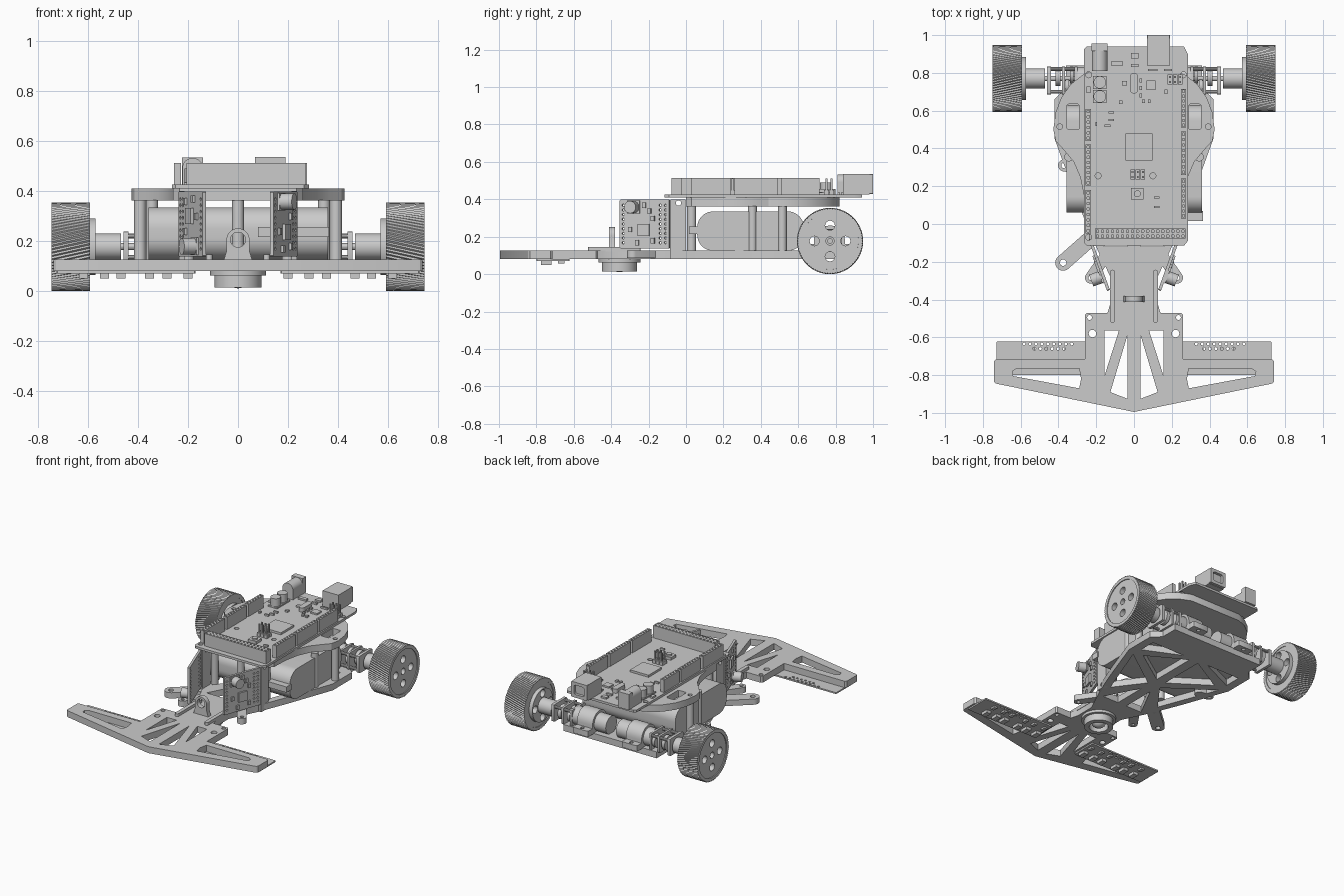
import bpy, bmesh
from math import sin, cos, pi, radians, atan2
from mathutils import Matrix

if "Cube" in bpy.data.objects:
    bpy.data.objects.remove(bpy.data.objects["Cube"])

I = Matrix.Identity(4)
# local z runs along world x / world y
AX = Matrix(((0, 0, 1, 0), (1, 0, 0, 0), (0, 1, 0, 0), (0, 0, 0, 1)))
AY = Matrix(((0, 1, 0, 0), (0, 0, 1, 0), (1, 0, 0, 0), (0, 0, 0, 1)))

def add(name, bm, m=I):
    bmesh.ops.remove_doubles(bm, verts=bm.verts, dist=1e-5)
    bmesh.ops.recalc_face_normals(bm, faces=bm.faces)
    me = bpy.data.meshes.new(name)
    bm.to_mesh(me)
    bm.free()
    ob = bpy.data.objects.new(name, me)
    ob.matrix_world = m
    bpy.context.collection.objects.link(ob)
    return ob

def plate(name, outline, z0, z1, holes=(), m=I):
    """Flat outline with holes, extruded along local z."""
    cu = bpy.data.curves.new(name, 'CURVE')
    cu.dimensions, cu.fill_mode, cu.extrude = '2D', 'BOTH', (z1 - z0) / 2
    for pts in [outline, *holes]:
        sp = cu.splines.new('POLY')
        sp.points.add(len(pts) - 1)
        for p, (x, y) in zip(sp.points, pts):
            p.co = (x, y, 0, 1)
        sp.use_cyclic_u = True
    tmp = bpy.data.objects.new("tmp", cu)
    bpy.context.collection.objects.link(tmp)
    me = bpy.data.meshes.new_from_object(tmp.evaluated_get(bpy.context.evaluated_depsgraph_get()))
    bpy.data.objects.remove(tmp)
    bm = bmesh.new()
    bm.from_mesh(me)
    bmesh.ops.translate(bm, verts=bm.verts, vec=(0, 0, (z0 + z1) / 2))
    return add(name, bm, m)

def circ(x, y, r, n=24):
    return [(x + r * cos(2 * pi * i / n), y + r * sin(2 * pi * i / n)) for i in range(n)]

def rrect(x0, x1, y0, y1, r, n=8):
    out = []
    for k, (cx, cy) in enumerate([(x1 - r, y1 - r), (x0 + r, y1 - r), (x0 + r, y0 + r), (x1 - r, y0 + r)]):
        out += [(cx + r * cos(pi / 2 * (k + i / n)), cy + r * sin(pi / 2 * (k + i / n))) for i in range(n + 1)]
    return out

def capsule(a, b, r, n=12):
    t = atan2(b[1] - a[1], b[0] - a[0])
    arc = lambda c, t0: [(c[0] + r * cos(t0 + pi * i / n), c[1] + r * sin(t0 + pi * i / n)) for i in range(n + 1)]
    return arc(b, t - pi / 2) + arc(a, t + pi / 2)

def both(pts):
    return [pts, [(-x, y) for x, y in pts]]

def sym(half):
    return half + [(-x, y) for x, y in reversed(half) if x]

def box(name, x0, x1, y0, y1, z0, z1, m=I):
    bm = bmesh.new()
    bmesh.ops.create_cube(bm, size=1)
    for v in bm.verts:
        v.co = ((x0, x1)[v.co.x > 0], (y0, y1)[v.co.y > 0], (z0, z1)[v.co.z > 0])
    return add(name, bm, m)

def cyl(name, x, y, r, z0, z1, m=I, n=24):
    return plate(name, circ(x, y, r, n), z0, z1, m=m)

# base plate with front wing and truss openings
base = sym([(0, -.995), (.73, -.845), (.74, -.835), (.74, -.725), (.73, -.715), (.26, -.715), (.26, -.48),
            (.25, -.47), (.14, -.47), (.125, -.42), (.125, -.28), (.22, -.08), (.3, .12), (.42, .45),
            (.42, .66), (.36, .72), (.36, .84), (0, .84)])
holes = []
for h in ([(.29, -.765), (.62, -.765), (.645, -.78), (.64, -.805), (.29, -.87), (.28, -.82)],
          [(.08, -.565), (.155, -.565), (.155, -.80)], [(.035, -.59), (.125, -.89), (.035, -.925)],
          [(.035, -.12), (.16, -.12), (.035, .12)], [(.2, 0), (.36, .42), (.05, .2)],
          [(.035, .27), (.3, .45), (.035, .6)], [(.36, .5), (.36, .62), (.1, .62)],
          circ(.22, -.58, .02, 16), circ(.235, -.495, .013, 16)):
    holes += both(h)
plate("base_plate", base, .08, .125, holes)

# side hooks and tabs on the base
plate("left_hook", capsule((-.2, -.05), (-.375, -.205), .042), .08, .12, [circ(-.375, -.205, .017, 16)])
plate("left_rear_tab", capsule((-.3, .3), (-.37, .31), .032), .08, .125, [circ(-.37, .31, .015, 16)])
for s in (-1, 1):
    plate("front_tab", capsule((s * .15, -.17), (s * .23, -.285), .03), .085, .125, [circ(s * .23, -.285, .012, 12)])
    plate("neck_rib", capsule((s * .115, -.255), (s * .115, -.51), .013), .12, .145)

# line sensor boards under the wing
for s in (-1, 1):
    pins = [circ(s * (.33 + .0315 * i), -.635, .008, 8) for i in range(9)]
    pins += [circ(s * (.37 + .0315 * i), -.66, .008, 8) for i in range(6)]
    x = sorted((s * .17, s * .728))
    plate("sensor_board", rrect(*x, -.80, -.622, .004, 1), .07, .08, pins)
    for px in (.2, .284, .355, .47, .536, .62):
        box("line_sensor", s * px - .018, s * px + .018, -.775, -.72, .05, .071)
        box("sensor_part", s * px - .012, s * px + .012, -.685, -.65, .058, .071)

# ball caster
plate("caster_flange", circ(0, -.355, .112, 40), .062, .082, [circ(0, -.355, .06, 32)])
plate("caster_cup", circ(0, -.355, .094, 40), .014, .064, [circ(0, -.355, .062, 32)])
bm = bmesh.new()
bmesh.ops.create_uvsphere(bm, u_segments=24, v_segments=14, radius=.05)
add("caster_ball", bm, Matrix.Translation((0, -.355, .06)))

# front upright tab with hole
tab = [(-.058, .12), (.058, .12), (.046, .16)] + [(.046 * cos(pi * i / 14), .205 + .046 * sin(pi * i / 14))
                                                  for i in range(15)] + [(-.046, .16)]
AYZ = Matrix(((1, 0, 0, 0), (0, 0, -1, 0), (0, 1, 0, 0), (0, 0, 0, 1)))
plate("front_upright", tab, .38, .412, [circ(0, .205, .03)], AYZ)

# upper plate on posts
up = sym([(0, .82), (.2, .82), (.27, .79), (.335, .74), (.385, .67), (.415, .59), (.427, .5), (.415, .44), (.37, .39),
          (.32, .33), (.285, .25), (.265, .15), (.26, .03), (.235, 0), (0, 0)])
holes = both(rrect(.29, .355, .5, .635, .01, 2)) + both(circ(.393, .515, .015, 16))
holes += both([(.05, .1), (.2, .1), (.22, .3), (.05, .3)])
plate("upper_plate", up, .362, .41, holes)
for x, y in ((-.393, .515), (.393, .515), (-.345, .355), (.345, .355), (-.2, .03), (.2, .03), (0, .03)):
    cyl("post", x, y, .024, .12, .365)

# battery pack
plate("battery", rrect(.06, .63, .125, .335, .085, 10), -.358, .36, m=AX)
box("battery_plug", .08, .365, .015, .07, .215, .255)

# wheels, hubs, motors
def tyre(name, x0, x1, s):
    bm = bmesh.new()
    N, rings = 160, []
    for r, x, tw in ((.152, x0, 0), (1, x0, 0), (1, (x0 + x1) / 2, .10), (1, x1, .2), (.152, x1, .2)):
        ring = []
        for i in range(N):
            a = 2 * pi * i / N + tw
            q = r if r < 1 else (.177, .171)[i % 2]
            ring.append(bm.verts.new((s * x, q * cos(a), q * sin(a))))
        rings.append(ring)
    for a, b in zip(rings, rings[1:] + rings[:1]):
        for i in range(N):
            bm.faces.new((a[i], a[(i + 1) % N], b[(i + 1) % N], b[i]))
    return add(name, bm, Matrix.Translation((0, .77, .177)))

bolt = [circ(.77 + dx, .177 + dy, .026, 16) for dx, dy in ((.083, 0), (-.083, 0), (0, .083), (0, -.083))]
for s in (-1, 1):
    span = lambda a, b: sorted((s * a, s * b))
    tyre("wheel_tyre", .594, .748, s)
    plate("wheel_disc", circ(.77, .177, .153, 48), *span(.598, .742), bolt + [circ(.77, .177, .022, 16)], AX)
    plate("wheel_flange", circ(.77, .177, .114, 40), *span(.572, .6), bolt, AX)
    cyl("wheel_hub", .77, .177, .053, *span(.47, .573), m=AX, n=32)
    cyl("motor_shaft", .77, .177, .014, *span(.3, .7), m=AX, n=12)
    for a, b in ((.3, .315), (.365, .38), (.44, .46)):
        plate("gearbox_plate", rrect(.685, .835, .118, .238, .01, 2), *span(a, b), m=AX)
    for y, z, r, a, b in ((.79, .18, .045, .32, .34), (.73, .18, .035, .345, .362), (.78, .18, .05, .39, .415)):
        cyl("gear", y, z, r, *span(a, b), m=AX)
    for y, z in ((.7, .135), (.82, .22), (.7, .22)):
        cyl("gearbox_pillar", y, z, .01, *span(.3, .45), m=AX, n=10)
    cyl("motor", .77, .18, .062, *span(.04, .3), m=AX, n=32)
    arch = [(.69, .12), (.85, .12)] + [(.77 + .08 * cos(pi * i / 14), .18 + .08 * sin(pi * i / 14)) for i in range(15)]
    plate("motor_bracket", arch, *span(.13, .25), m=AX)
    for yy in (.665, .875):
        x = span(.13, .25)
        plate("bracket_foot", rrect(*x, yy - .035, yy + .025, .01, 2), .12, .16, [circ(s * .19, yy, .013, 12)])

# tilted driver boards with parts on the outer face
for s, rot in ((1, Matrix.Rotation(radians(-20), 4, 'Z')),
               (-1, Matrix.Rotation(radians(200), 4, 'Z') @ Matrix.Rotation(pi, 4, 'X'))):
    m = Matrix.Translation((s * .183, -.22, .268)) @ rot
    pads = [circ(y, z, .007, 8) for y in (-.12, .09, .12) for z in [-.1 + .025 * i for i in range(9)]]
    plate("driver_board", rrect(-.14, .14, -.13, .13, .004, 1), -.008, .008, pads, m @ AX)
    box("driver_chip", .006, .02, -.035, .03, -.065, 0, m)
    box("capacitor_base", .006, .016, -.095, -.025, .055, .125, m)
    cyl("capacitor", -.06, .09, .033, .014, .068, m=m @ AX)
    for y, z in ((.03, .07), (.05, -.09), (-.08, -.03), (.05, .03), (-.04, -.1), (0, .1)):
        box("driver_part", .006, .018, y - .01, y + .01, z - .014, z + .014, m)
    x = sorted((s * .215, s * .237))
    plate("board_holder", rrect(-.085, 0, .08, .4, .006, 2), *x, [circ(-.04, .105, .014, 12), circ(-.04, .38, .014, 12)], AX)

# controller board
pcb = [(-.265, -.1), (-.25, -.115), (.265, -.115), (.285, -.09), (.285, .9), (.265, .94), (-.25, .94), (-.265, .925)]
plate("controller_board", pcb, .41, .426, [circ(x, y, .016, 16) for x, y in
      ((-.24, .79), (.262, .79), (-.19, .255), (.1, .255), (-.24, -.07))])

def header(x0, x1, y0, y1, nx, ny):
    dx, dy, r = (x1 - x0) / nx, (y1 - y0) / ny, .006
    sq = [rrect(cx - r, cx + r, cy - r, cy + r, .001, 1) for cx in [x0 + dx * (i + .5) for i in range(nx)]
          for cy in [y0 + dy * (j + .5) for j in range(ny)]]
    plate("pin_socket", [(x0, y0), (x1, y0), (x1, y1), (x0, y1)], .425, .513, sq)

for y0, y1, n in ((.44, .61, 6), (.205, .42, 8), (-.05, .18, 8)):
    header(-.256, -.228, y0, y1, 1, n)
for y0, y1, n in ((.51, .715, 8), (.26, .49, 8), (.03, .24, 8)):
    header(.248, .276, y0, y1, 1, n)
header(-.207, .272, -.078, -.025, 18, 2)

# connectors and large parts on the controller
plate("data_port", rrect(.068, .19, .428, .536, .003, 1), .98, 1.0, [rrect(.09, .168, .45, .515, .01, 2)], 
      Matrix(((1, 0, 0, 0), (0, 0, 1, 0), (0, 1, 0, 0), (0, 0, 0, 1))))
box("data_port_body", .068, .19, .84, .981, .425, .536)
box("power_jack_front", -.225, -.14, .915, .955, .425, .535)
cyl("power_jack_barrel", .492, -.182, .041, .81, .92, AY)
box("power_jack_body", -.223, -.141, .81, .92, .425, .492)
for y in (.75, .675):
    box("filter_base", -.217, -.145, y - .034, y + .034, .425, .435)
    cyl("filter_capacitor", -.181, y, .033, .43, .49)
box("main_chip", -.046, .098, .335, .48, .425, .441)
box("port_chip", .065, .115, .71, .76, .425, .437)
plate("crystal", capsule((0, .71), (0, .78), .02), .425, .455)
box("reset_base", -.015, .05, .13, .19, .425, .445)
cyl("reset_button", .018, .16, .018, .44, .455)
for cx, cy in ((.02, .262), (.218, .765)):
    for i in range(6):
        x, y = cx + (i % 3 - 1) * .027, cy + (i // 3 - .5) * .027
        box("pin_base", x - .0125, x + .0125, y - .0125, y + .0125, .425, .45)
        box("pin", x - .005, x + .005, y - .005, y + .005, .45, .51)
for x, y, w, d in ((-.09, .85, .06, .025), (.005, .89, .04, .03), (-.05, .745, .025, .025), (.005, .84, .04, .015),
                   (-.24, .71, .022, .035), (-.12, .59, .03, .012), (-.12, .55, .03, .012), (-.14, .52, .03, .012),
                   (.05, .65, .014, .02), (.08, .65, .014, .02), (-.07, .645, .02, .02), (.17, .7, .015, .025),
                   (.1, .815, .05, .012), (.18, .815, .04, .012), (.12, .14, .03, .012), (.12, .09, .03, .012),
                   (.035, .68, .014, .02), (.035, .72, .014, .02), (.035, .76, .014, .02), (-.2, .53, .01, .02)):
    box("board_part", x - w / 2, x + w / 2, y - d / 2, y + d / 2, .425, .438)

# smooth round faces, keep edges sharp
for ob in bpy.context.scene.objects:
    ob.select_set(True)
    bpy.context.view_layer.objects.active = ob
bpy.ops.object.shade_smooth_by_angle(angle=radians(30))
